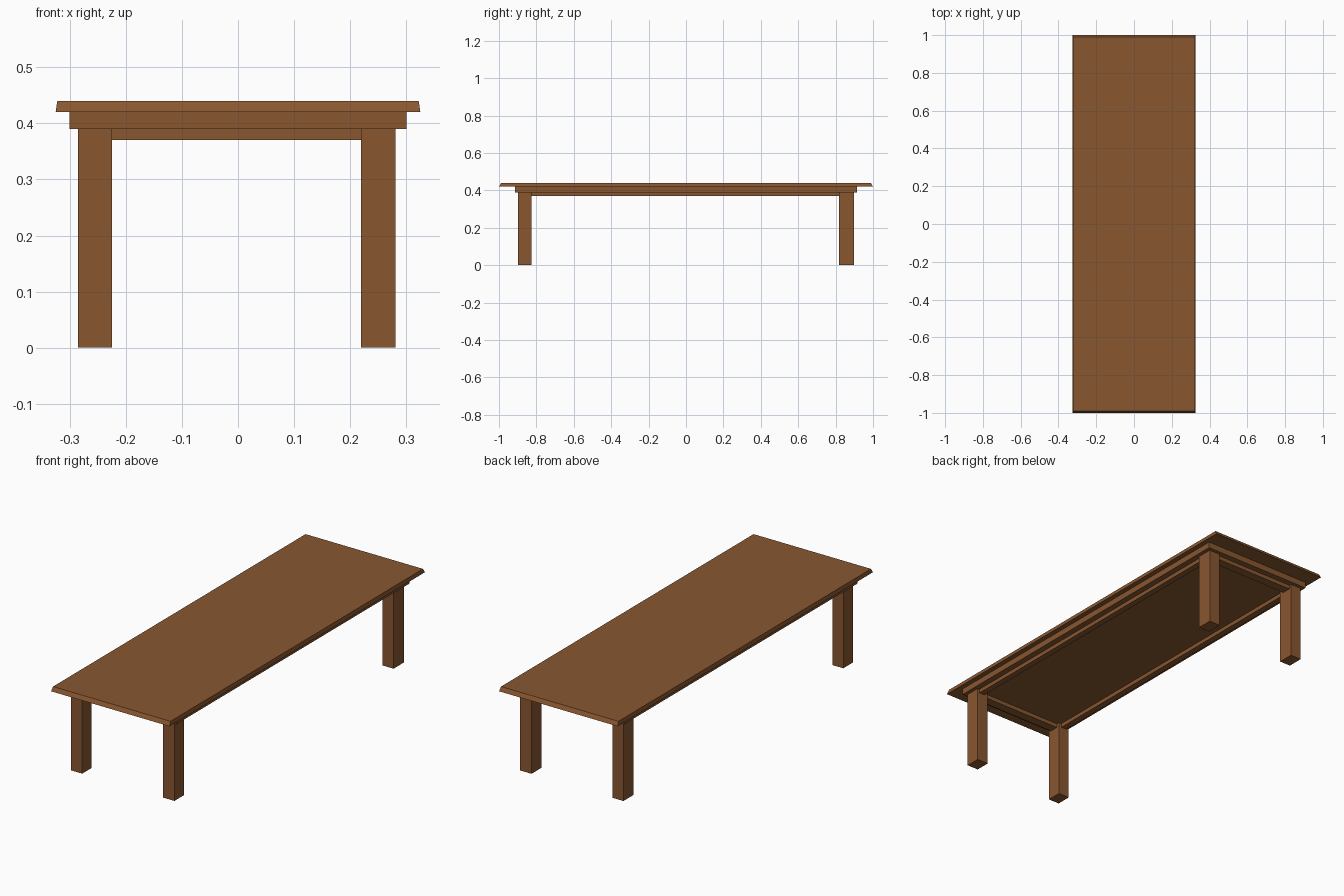
import bpy, bmesh

if "Cube" in bpy.data.objects:
    bpy.data.objects.remove(bpy.data.objects["Cube"])

wood = bpy.data.materials.new("brown wood")
wood.diffuse_color = (0.25, 0.095, 0.03, 1)
wood.use_nodes = True
wood.node_tree.nodes["Principled BSDF"].inputs["Base Color"].default_value = wood.diffuse_color


def block(name, x0, x1, y0, y1, z0, z1, taper=(0, 0)):
    """Box between two corners; taper pulls the upper face in along x and y."""
    bm = bmesh.new()
    bmesh.ops.create_cube(bm, size=1)
    for v in bm.verts:
        sx, sy, top = v.co.x > 0, v.co.y > 0, v.co.z > 0
        v.co.x = x1 - top * taper[0] if sx else x0 + top * taper[0]
        v.co.y = y1 - top * taper[1] if sy else y0 + top * taper[1]
        v.co.z = z1 if top else z0
    mesh = bpy.data.meshes.new(name)
    bm.to_mesh(mesh)
    bm.free()
    mesh.materials.append(wood)
    obj = bpy.data.objects.new(name, mesh)
    bpy.context.collection.objects.link(obj)
    return obj


# Table top with slanted edges, and the slab beneath it
block("table_top", -0.325, 0.325, -1, 1, 0.42, 0.44, (0.003, 0.011))
block("under_slab", -0.30, 0.30, -0.915, 0.915, 0.39, 0.42)

# Low rails forming an open frame under the slab
OX, OY, IX, IY = 0.27, 0.885, 0.24, 0.84
for side, s in (("left", -1), ("right", 1)):
    xs = sorted((s * IX, s * OX))
    block(side + "_rail", *xs, -OY, OY, 0.37, 0.39)
for side, s in (("front", -1), ("back", 1)):
    ys = sorted((s * IY, s * OY))
    block(side + "_rail", -IX, IX, *ys, 0.37, 0.39)

# Four square legs
for end, y0, y1 in (("front", -0.899, -0.825), ("back", 0.817, 0.897)):
    for side, x0, x1 in (("left", -0.285, -0.225), ("right", 0.219, 0.281)):
        block(f"{end}_{side}_leg", x0, x1, y0, y1, 0, 0.39)
